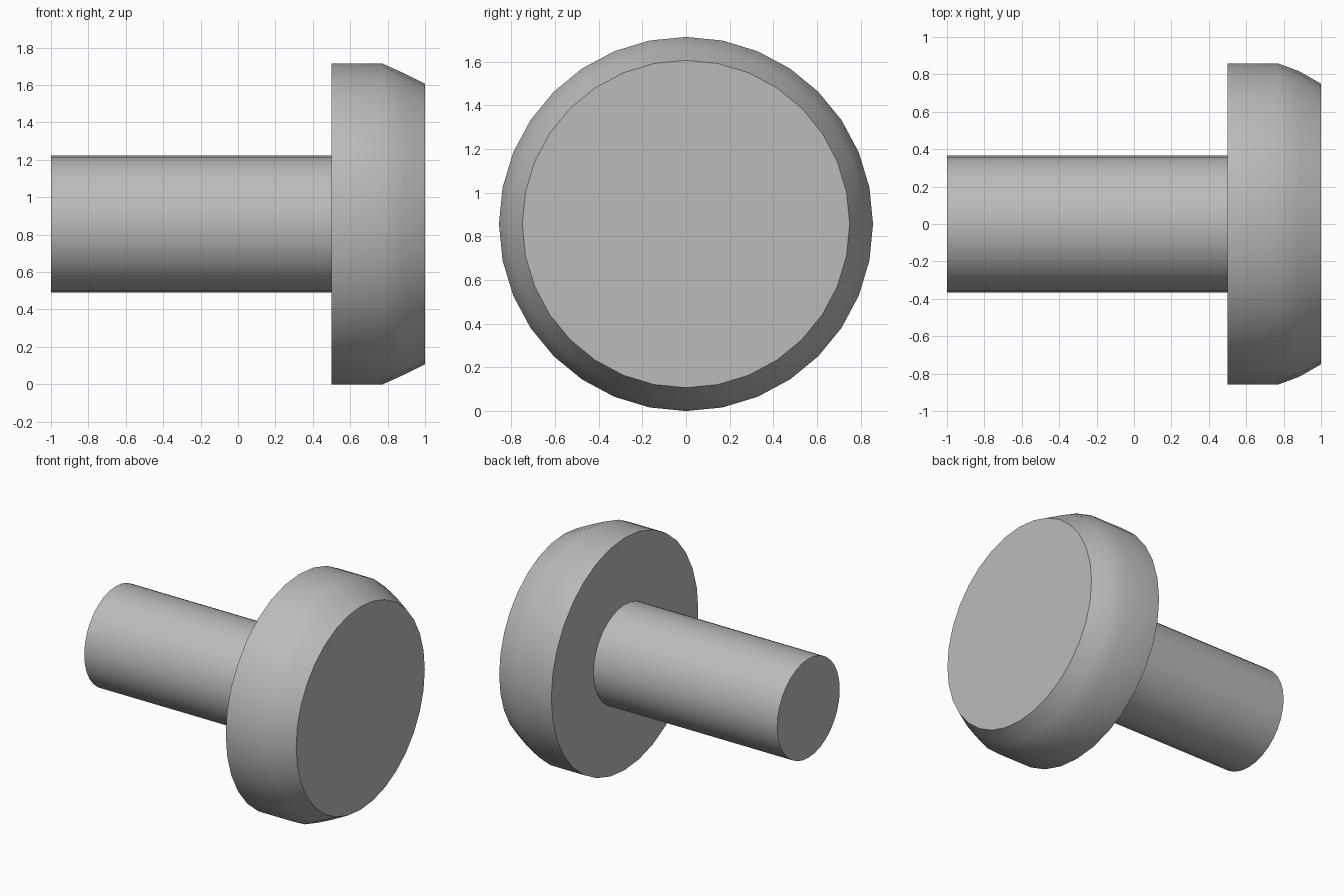
import bpy
import bmesh
from math import cos, sin, tau

SIDES = 32
AXIS_Z = 0.857

cube = bpy.data.objects.get("Cube")
if cube:
    bpy.data.objects.remove(cube, do_unlink=True)

grey = bpy.data.materials.new("plain grey")
grey.use_nodes = True
colour = (0.5, 0.5, 0.5, 1)
grey.diffuse_color = colour
grey.node_tree.nodes["Principled BSDF"].inputs["Base Color"].default_value = colour


def turned_part(name, rings):
    """Lathe rings of (x, y radius, z radius) around the x axis and cap both ends."""
    bm = bmesh.new()
    loops = []
    for x, ry, rz in rings:
        loops.append([bm.verts.new((x, ry * cos(tau * i / SIDES), rz * sin(tau * i / SIDES)))
                      for i in range(SIDES)])
    for a, b in zip(loops, loops[1:]):
        for i in range(SIDES):
            j = (i + 1) % SIDES
            bm.faces.new((a[i], a[j], b[j], b[i]))
    bm.faces.new(loops[0])
    bm.faces.new(loops[-1])
    bmesh.ops.recalc_face_normals(bm, faces=bm.faces)
    mesh = bpy.data.meshes.new(name)
    bm.to_mesh(mesh)
    bm.free()
    mesh.materials.append(grey)
    obj = bpy.data.objects.new(name, mesh)
    obj.location.z = AXIS_Z
    bpy.context.collection.objects.link(obj)
    bpy.ops.object.select_all(action="DESELECT")
    obj.select_set(True)
    bpy.context.view_layer.objects.active = obj
    bpy.ops.object.shade_smooth_by_angle()


# Cylindrical shaft
turned_part("shaft", [(-1, 0.365, 0.365), (0.5, 0.365, 0.365)])

# Wide head with a rounded-off outer rim
turned_part("head", [(0.5, 0.857, 0.857), (0.775, 0.857, 0.857),
                     (0.885, 0.816, 0.807), (1, 0.75, 0.75)])
